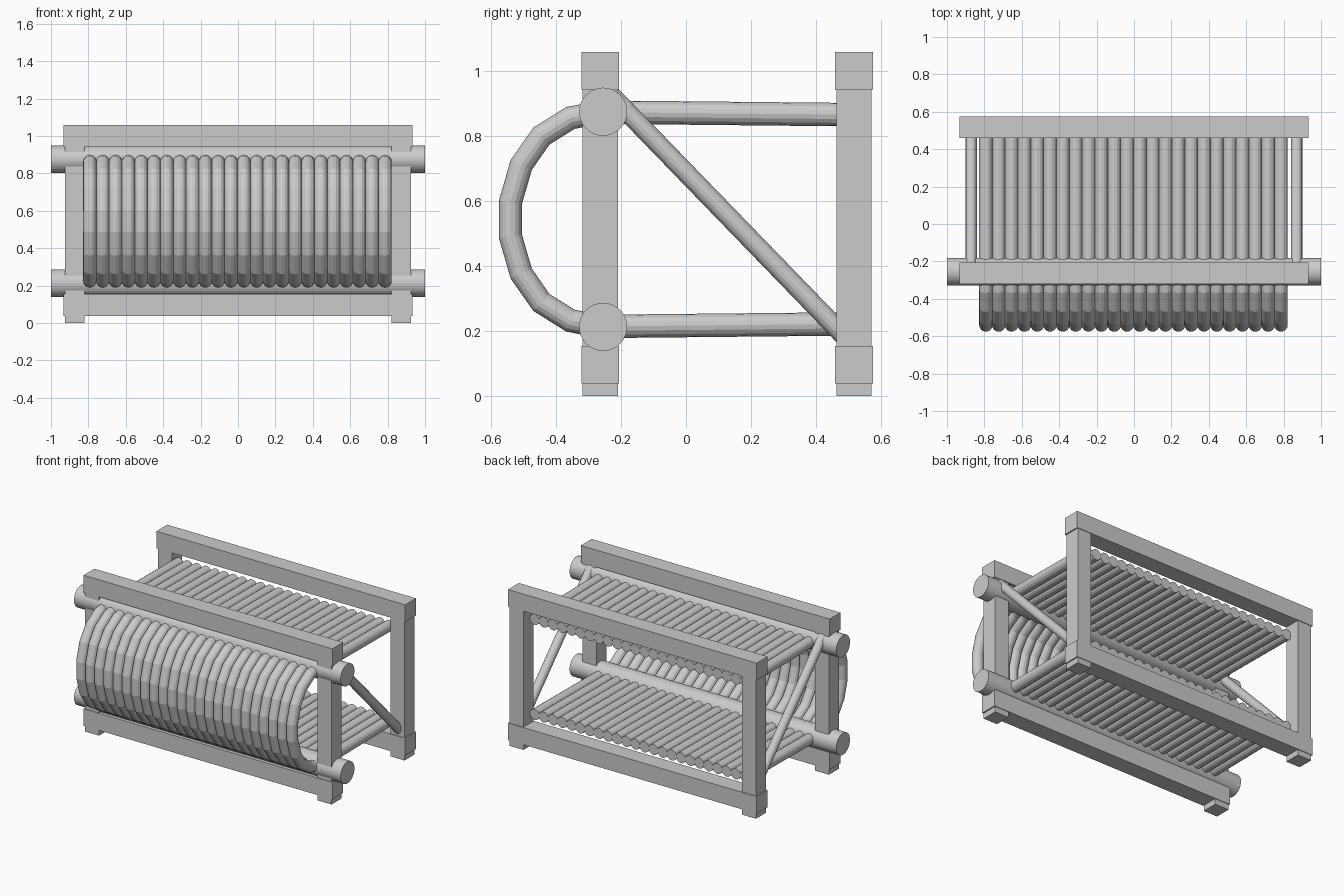
import bpy
import math
from mathutils import Vector

cube = bpy.data.objects.get("Cube")
if cube:
    bpy.data.objects.remove(cube, do_unlink=True)

GREY = (0.6, 0.6, 0.6, 1)
mat = bpy.data.materials.new("plain grey")
mat.use_nodes = True
mat.diffuse_color = GREY
mat.node_tree.nodes["Principled BSDF"].inputs["Base Color"].default_value = GREY


def box(name, x, y, z):
    """Box spanning the given (low, high) ranges."""
    spans = (x, y, z)
    bpy.ops.mesh.primitive_cube_add(size=1, location=[sum(s) / 2 for s in spans])
    ob = bpy.context.object
    ob.name = name
    ob.scale = [s[1] - s[0] for s in spans]
    ob.data.materials.append(mat)


def rod(name, start, end, radius, sides):
    """Flat-faced cylinder between two points."""
    a, b = Vector(start), Vector(end)
    bpy.ops.mesh.primitive_cylinder_add(vertices=sides, radius=radius,
                                        depth=(b - a).length, location=(a + b) / 2)
    ob = bpy.context.object
    ob.name = name
    ob.rotation_euler = (b - a).to_track_quat('Z', 'Y').to_euler()
    ob.data.materials.append(mat)


# Front and rear frames: two posts joined by a low and a high beam
for place, y in (("front", -0.264), ("rear", 0.517)):
    for side, s in (("left", 1), ("right", -1)):
        box(f"{place}_{side}_post", sorted((s * 0.82, s * 0.925)),
            (y - 0.054, y + 0.054), (0, 1.0))
    for level, z in (("lower", 0.038), ("upper", 0.943)):
        box(f"{place}_{level}_beam", (-0.933, 0.933),
            (y - 0.058, y + 0.058), (z, z + 0.116))

# Header pipes running through the front frame
for level, z in (("lower", 0.213), ("upper", 0.875)):
    rod(f"{level}_header_pipe", (-1, -0.255, z), (1, -0.255, z), 0.074, 32)

# Diagonal braces between the front and rear posts
for side, s in (("left", 1), ("right", -1)):
    rod(f"{side}_brace", (s * 0.87, -0.235, 0.93), (s * 0.87, 0.5, 0.171), 0.03, 16)

# Bank of bent tubes: straight legs joined by a bulging front bend
half = [(0.5, 0.866), (-0.2, 0.873), (-0.27, 0.872), (-0.355, 0.856),
        (-0.445, 0.8), (-0.507, 0.711), (-0.54, 0.597)]
MID = 0.544
path = half + [(y, 2 * MID - z) for y, z in reversed(half)]
COUNT, PITCH = 24, 0.0686

curve = bpy.data.curves.new("tube_path", 'CURVE')
curve.dimensions = '3D'
curve.bevel_depth = 0.036
curve.bevel_resolution = 6
curve.use_fill_caps = True
for i in range(COUNT):
    x = (i - (COUNT - 1) / 2) * PITCH - 0.003
    spline = curve.splines.new('POLY')
    spline.points.add(len(path) - 1)
    spline.use_smooth = False
    for point, (y, z) in zip(spline.points, path):
        point.co = (x, y, z, 1)
tubes = bpy.data.objects.new("bent_tubes", curve)
bpy.context.collection.objects.link(tubes)
bpy.ops.object.select_all(action='DESELECT')
tubes.select_set(True)
bpy.context.view_layer.objects.active = tubes
bpy.ops.object.convert(target='MESH')
tubes = bpy.context.object
tubes.data.materials.clear()
tubes.data.materials.append(mat)
